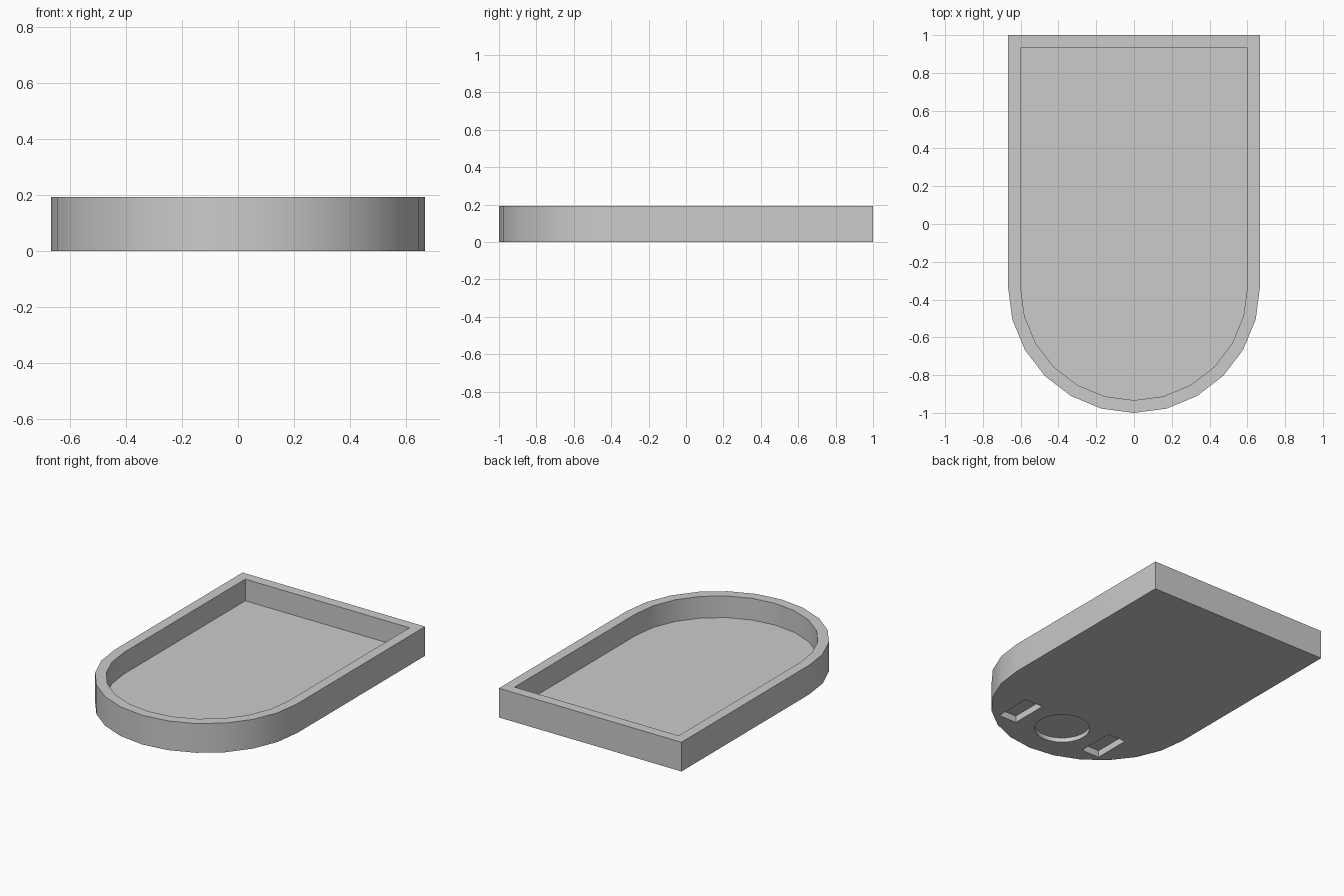
import bpy
import bmesh
from math import cos, sin, pi

HALF_WIDTH = 0.667
HEIGHT = 0.193
WALL = 0.067
FLOOR = 0.05
ARC_Y = -0.333

if "Cube" in bpy.data.objects:
    bpy.data.objects.remove(bpy.data.objects["Cube"], do_unlink=True)

grey = bpy.data.materials.new("plain grey")
grey.use_nodes = True
colour = (0.6, 0.6, 0.6, 1)
grey.diffuse_color = colour
grey.node_tree.nodes["Principled BSDF"].inputs["Base Color"].default_value = colour


def arch(radius, back):
    """Outline with a square back and a half-round front."""
    arc = [(radius * cos(pi + pi * i / 12), ARC_Y + radius * sin(pi + pi * i / 12))
           for i in range(13)]
    return arc + [(radius, back), (-radius, back)]


def circle(x, y, radius, sides):
    return [(x + radius * cos(2 * pi * i / sides), y + radius * sin(2 * pi * i / sides))
            for i in range(sides)]


def rectangle(x, y, w, d):
    return [(x + sx * w / 2, y + sy * d / 2)
            for sx, sy in ((-1, -1), (1, -1), (1, 1), (-1, 1))]


def prism(name, outline, bottom, top):
    """Extrude a flat outline upward."""
    bm = bmesh.new()
    face = bm.faces.new([bm.verts.new((x, y, bottom)) for x, y in outline])
    new = bmesh.ops.extrude_face_region(bm, geom=[face])["geom"]
    bmesh.ops.translate(bm, vec=(0, 0, top - bottom),
                        verts=[v for v in new if isinstance(v, bmesh.types.BMVert)])
    bmesh.ops.recalc_face_normals(bm, faces=bm.faces)
    mesh = bpy.data.meshes.new(name)
    bm.to_mesh(mesh)
    bm.free()
    mesh.materials.append(grey)
    obj = bpy.data.objects.new(name, mesh)
    bpy.context.collection.objects.link(obj)
    return obj


# Tray body
tray = prism("tray", arch(HALF_WIDTH, 1.0), 0, HEIGHT)

# Upper cavity, round socket and paired slots under the rounded end
cutters = [
    prism("cavity_cutter", arch(HALF_WIDTH - WALL, 1.0 - WALL), FLOOR, HEIGHT + 0.1),
    prism("socket_cutter", circle(0, -0.69, 0.17, 32), -0.1, 0.03),
]
for side in (-1, 1):
    cutters.append(prism("slot_cutter", rectangle(side * 0.333, -0.69, 0.133, 0.253),
                         -0.1, 0.045))

bpy.ops.object.select_all(action='DESELECT')
bpy.context.view_layer.objects.active = tray
tray.select_set(True)
for cutter in cutters:
    cutter.hide_render = True
    cut = tray.modifiers.new("cut", 'BOOLEAN')
    cut.operation = 'DIFFERENCE'
    cut.solver = 'EXACT'
    cut.object = cutter
    bpy.ops.object.modifier_apply(modifier=cut.name)
    bpy.data.objects.remove(cutter, do_unlink=True)

# Smooth the curved walls, keep the rims sharp
bpy.ops.object.shade_smooth_by_angle(angle=pi / 6)
